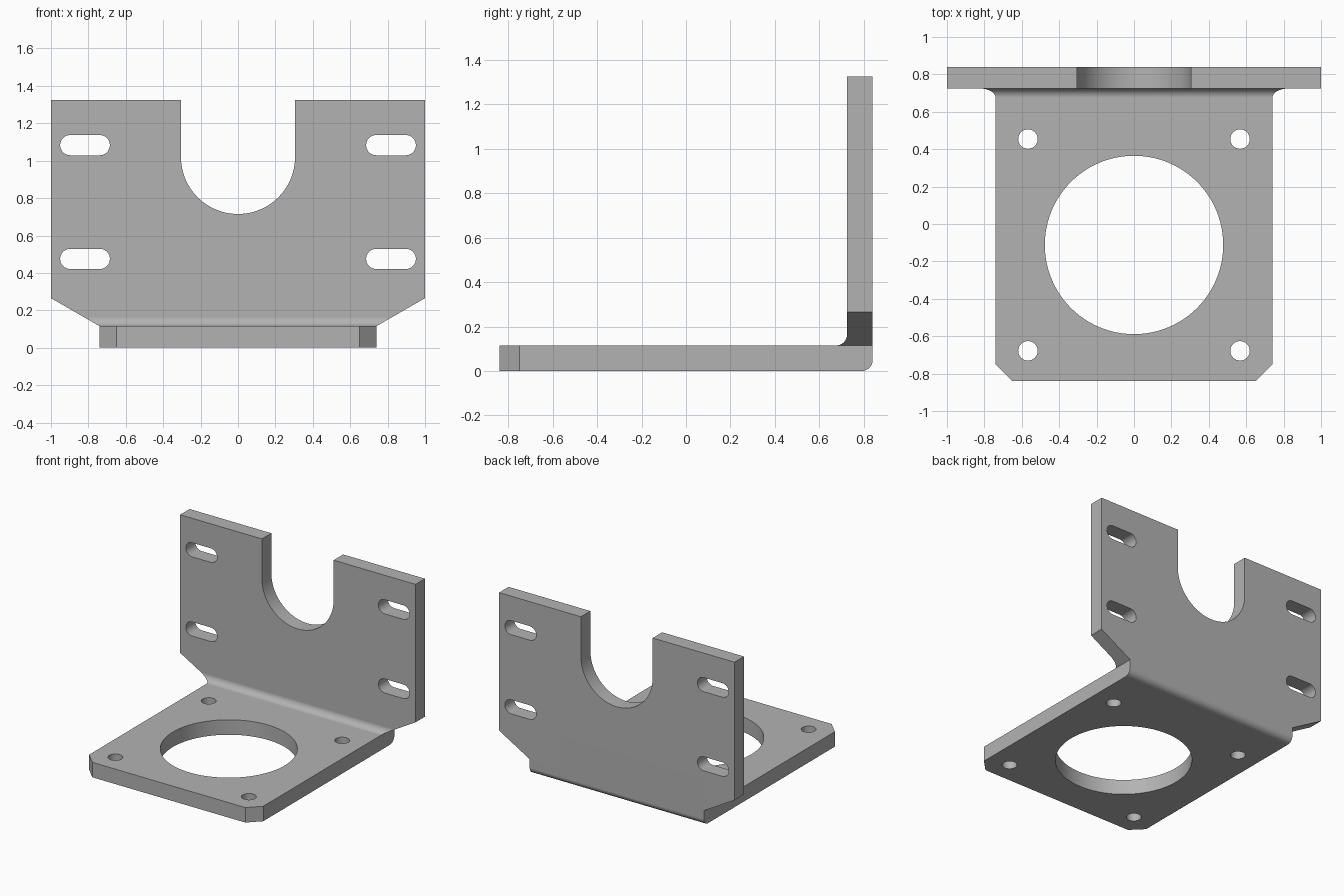
import bpy
import bmesh
from math import sin, cos, pi, radians
from mathutils import Vector

cube = bpy.data.objects.get("Cube")
if cube:
    bpy.data.objects.remove(cube, do_unlink=True)

T = 0.115                  # sheet thickness
FRONT, BACK = -0.84, 0.84
TOP = 1.325
HALF_BASE = 0.74
BEND = 0.05                # bend radius, inside and outside


def arc(cx, cy, r, start, end, steps):
    """Points along an arc, angles in degrees."""
    angles = [radians(start + (end - start) * i / steps) for i in range(steps + 1)]
    return [(cx + r * cos(a), cy + r * sin(a)) for a in angles]


def circle(cx, cy, r, steps):
    return arc(cx, cy, r, 0, 360, steps)[:-1]


def prism(name, outline, axis, lo, hi):
    """Extrude a closed outline along x, y or z between lo and hi."""
    place = {
        "x": lambda a, b, d: Vector((d, a, b)),
        "y": lambda a, b, d: Vector((a, d, b)),
        "z": lambda a, b, d: Vector((a, b, d)),
    }[axis]
    bm = bmesh.new()
    face = bm.faces.new([bm.verts.new(place(a, b, lo)) for a, b in outline])
    new = bmesh.ops.extrude_face_region(bm, geom=[face])["geom"]
    verts = [v for v in new if isinstance(v, bmesh.types.BMVert)]
    bmesh.ops.translate(bm, verts=verts, vec=place(0, 0, hi - lo))
    bmesh.ops.recalc_face_normals(bm, faces=bm.faces)
    mesh = bpy.data.meshes.new(name)
    bm.to_mesh(mesh)
    bm.free()
    obj = bpy.data.objects.new(name, mesh)
    bpy.context.collection.objects.link(obj)
    return obj


# Bent sheet: L-shaped section across the full width
wall = BACK - T
section = [(FRONT, 0)]
section += arc(BACK - BEND, BEND, BEND, -90, 0, 10)
section += [(BACK, TOP), (wall, TOP)]
section += arc(wall - BEND, T + BEND, BEND, 0, -90, 10)
section += [(FRONT, T)]
bracket = prism("mounting_bracket", section, "x", -1, 1)

cutters = []


def cut(outline, axis):
    cutters.append(prism("cutter", outline, axis, -1.5, 1.5))


# Motor opening in the base and U-shaped notch in the wall
cut(circle(0, -0.112, 0.477, 96), "z")
cut([(-0.305, 1.6)] + arc(0, 1.02, 0.305, 180, 360, 48) + [(0.305, 1.6)], "y")

for s in (-1, 1):
    # Narrow base with sloped shoulders up to the wide wall
    cut([(s * HALF_BASE, -0.3), (s * HALF_BASE, T), (s, 0.265),
         (s * 1.3, 0.438), (s * 1.3, -0.3)], "y")
    # Clipped front corners
    cut([(s * 0.55, -0.94), (s * 0.85, -0.64), (s * 0.85, -0.94)], "z")
    # Screw holes in the base
    for y in (0.454, -0.678):
        cut(circle(s * 0.567, y, 0.052, 32), "z")
    # Adjustment slots in the wall
    for z in (0.475, 1.083):
        mid, reach, r = s * 0.818, 0.079, 0.054
        cut(arc(mid + reach, z, r, -90, 90, 16) + arc(mid - reach, z, r, 90, 270, 16), "y")

bpy.ops.object.select_all(action="DESELECT")
bpy.context.view_layer.objects.active = bracket
bracket.select_set(True)
for cutter in cutters:
    cutter.hide_render = True
    mod = bracket.modifiers.new("Cut", "BOOLEAN")
    mod.operation = "DIFFERENCE"
    mod.solver = "EXACT"
    mod.object = cutter
    bpy.ops.object.modifier_apply(modifier=mod.name)
    bpy.data.objects.remove(cutter, do_unlink=True)

# Plain grey metal
grey = bpy.data.materials.new("grey_metal")
grey.use_nodes = True
colour = (0.45, 0.45, 0.45, 1)
grey.diffuse_color = colour
grey.node_tree.nodes["Principled BSDF"].inputs["Base Color"].default_value = colour
bracket.data.materials.clear()
bracket.data.materials.append(grey)

# Smooth bends and holes, crisp sheet edges
bpy.ops.object.shade_smooth_by_angle(angle=radians(25))
weighted = bracket.modifiers.new("Flat faces", "WEIGHTED_NORMAL")
weighted.keep_sharp = True
